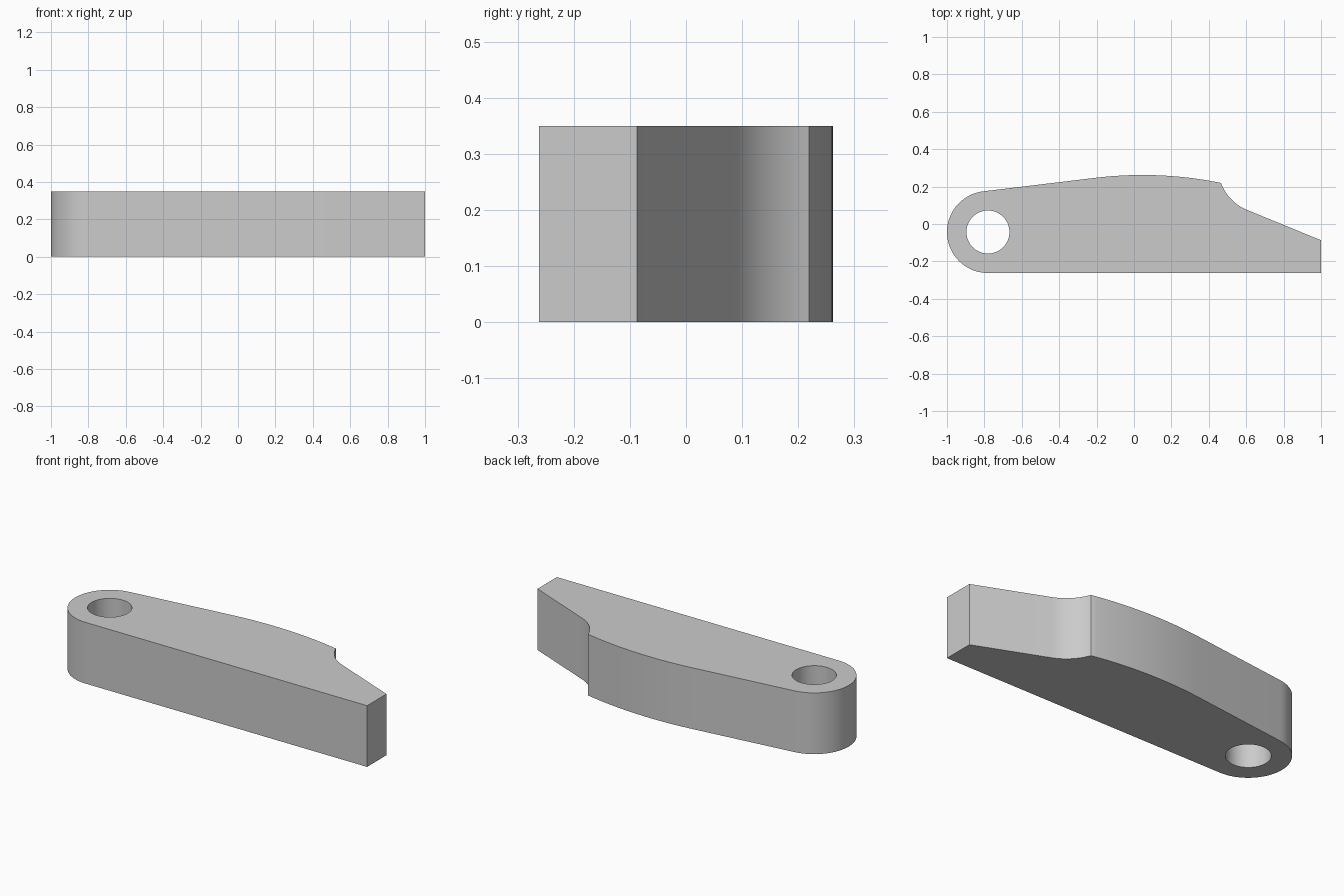
import bpy
import bmesh
from math import sin, cos, radians

HEIGHT = 0.35
EYE = (-0.781, -0.043)  # shared centre of the rounded end and the pin hole

cube = bpy.data.objects.get("Cube")
if cube:
    bpy.data.objects.remove(cube, do_unlink=True)

grey = bpy.data.materials.new("plain grey")
grey.use_nodes = True
grey.diffuse_color = (0.6, 0.6, 0.6, 1)
grey.node_tree.nodes["Principled BSDF"].inputs["Base Color"].default_value = (0.6, 0.6, 0.6, 1)


def arc(centre, radius, start, end, steps):
    """Points along an arc, angles in degrees."""
    angles = [radians(start + (end - start) * i / steps) for i in range(steps + 1)]
    return [(centre[0] + radius * cos(a), centre[1] + radius * sin(a)) for a in angles]


def add_loop(bm, points):
    verts = [bm.verts.new((x, y, 0)) for x, y in points]
    return [bm.edges.new((v, verts[i - 1])) for i, v in enumerate(verts)]


# Outline: rounded eye, flat front side, blunt tip, concave notch, crowned back
outline = arc(EYE, 0.219, 96.9, 270, 40)
outline += [(1, -0.262), (1, -0.087)]
outline += arc((0.698, 0.305), 0.248, 247.8, 200.3, 16)
outline += arc((0.045, -1.838), 2.1, 78.5, 96.9, 20)
pin_hole = arc(EYE, 0.115, 0, 360, 64)[:-1]

# Fill the flat profile around the hole, then extrude it upward
bm = bmesh.new()
edges = add_loop(bm, outline) + add_loop(bm, pin_hole)
bmesh.ops.triangle_fill(bm, edges=edges, use_beauty=True, use_dissolve=False)
result = bmesh.ops.extrude_face_region(bm, geom=bm.faces[:], use_keep_orig=True)
top = [g for g in result["geom"] if isinstance(g, bmesh.types.BMVert)]
bmesh.ops.translate(bm, verts=top, vec=(0, 0, HEIGHT))
bmesh.ops.recalc_face_normals(bm, faces=bm.faces[:])

mesh = bpy.data.meshes.new("lever_arm")
bm.to_mesh(mesh)
bm.free()
mesh.materials.append(grey)
lever = bpy.data.objects.new("lever_arm", mesh)
bpy.context.collection.objects.link(lever)

# Smooth curved walls, crisp rims and corners
bpy.ops.object.select_all(action="DESELECT")
lever.select_set(True)
bpy.context.view_layer.objects.active = lever
bpy.ops.object.shade_smooth_by_angle(angle=radians(20))
